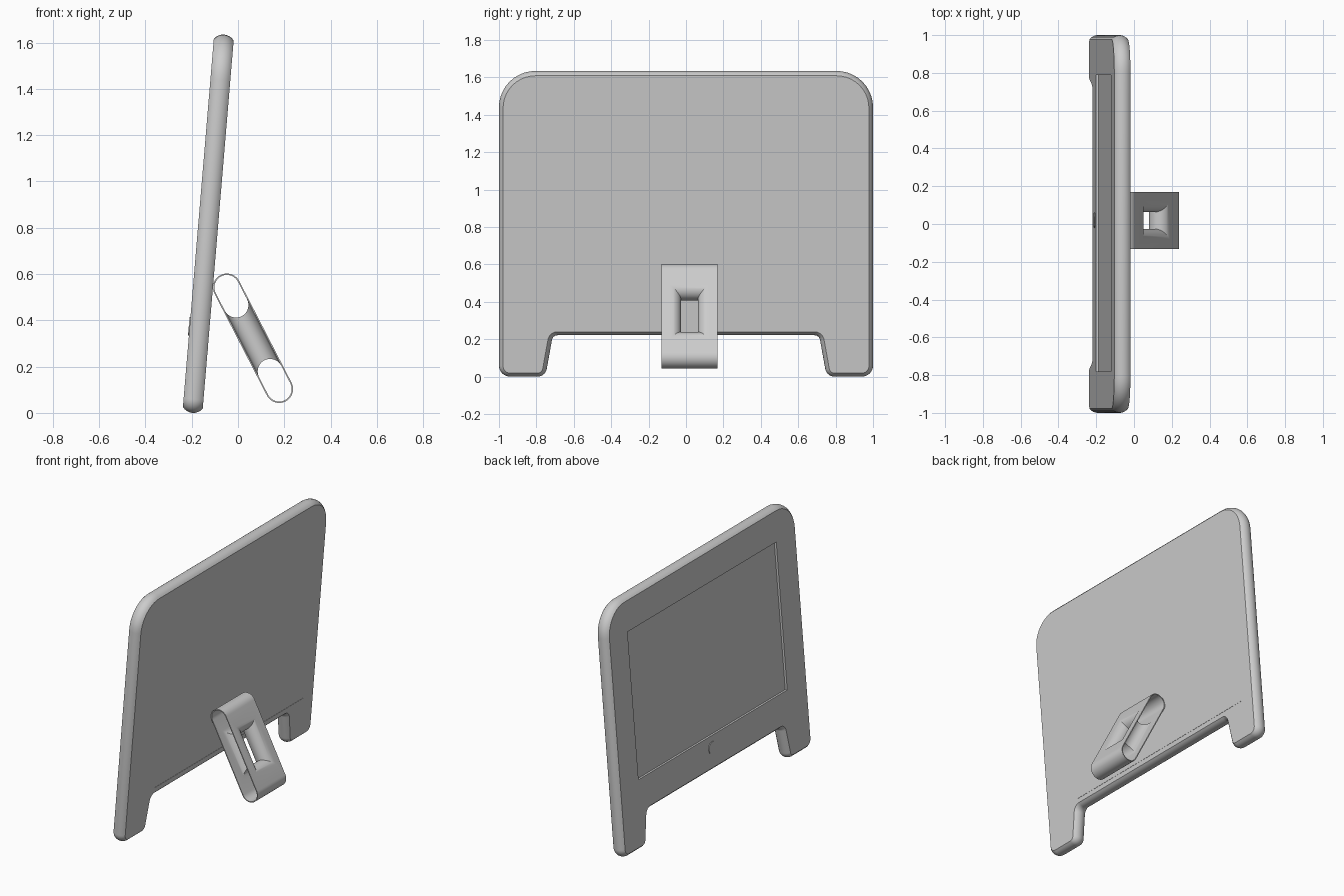
import bpy, bmesh, math
from mathutils import Matrix, Vector

cube = bpy.data.objects.get("Cube")
if cube:
    bpy.data.objects.remove(cube)

grey = bpy.data.materials.new("light_grey")
grey.use_nodes = True
grey.diffuse_color = (0.6, 0.6, 0.6, 1)
grey.node_tree.nodes["Principled BSDF"].inputs["Base Color"].default_value = (0.6, 0.6, 0.6, 1)

# Leaning frame shared by the panel and its details
LEAN = Matrix.Translation((-0.197, 0, 0)) @ Matrix.Rotation(math.radians(4.8), 4, 'Y')
HALF = 0.043


def finish(bm, name, matrix=None):
    bmesh.ops.remove_doubles(bm, verts=bm.verts, dist=1e-5)
    bmesh.ops.recalc_face_normals(bm, faces=bm.faces)
    mesh = bpy.data.meshes.new(name)
    bm.to_mesh(mesh)
    bm.free()
    mesh.materials.append(grey)
    ob = bpy.data.objects.new(name, mesh)
    bpy.context.collection.objects.link(ob)
    if matrix:
        ob.matrix_world = matrix
    return ob


def activate(ob):
    bpy.ops.object.select_all(action='DESELECT')
    ob.select_set(True)
    bpy.context.view_layer.objects.active = ob


def smooth(ob):
    activate(ob)
    bpy.ops.object.shade_smooth_by_angle(angle=math.radians(30))


def box(name, centre, size):
    bm = bmesh.new()
    bmesh.ops.create_cube(bm, size=1)
    bmesh.ops.scale(bm, vec=size, verts=bm.verts)
    bmesh.ops.translate(bm, vec=centre, verts=bm.verts)
    return finish(bm, name, LEAN)


def rounded(corners, steps=10):
    """Outline with a round fillet at each (y, z, radius) corner."""
    pts, n = [], len(corners)
    for i, (y, z, r) in enumerate(corners):
        p = Vector((y, z))
        a = (Vector(corners[i - 1][:2]) - p).normalized()
        b = (Vector(corners[(i + 1) % n][:2]) - p).normalized()
        half = a.angle(b) / 2
        centre = p + (a + b).normalized() * r / math.sin(half)
        start = p + a * r / math.tan(half) - centre
        end = p + b * r / math.tan(half) - centre
        sweep = start.angle_signed(end)
        for k in range(steps + 1):
            pts.append(centre + Matrix.Rotation(-sweep * k / steps, 2) @ start)
    return pts


def inset(pts, d):
    """Move a clockwise outline inwards by d."""
    out = []
    for i, p in enumerate(pts):
        t = (pts[(i + 1) % len(pts)] - pts[i - 1]).normalized()
        out.append(p + Vector((t.y, -t.x)) * d)
    return out


# Panel: rounded top corners, two feet and a bulged rim
side = [(1, 1.64, 0.195), (1, 0, 0.06), (0.752, 0, 0.05), (0.712, 0.222, 0.03)]
outline = rounded(side + [(-y, z, r) for y, z, r in reversed(side)])
bulge, steps = 0.022, 8
radius = (HALF ** 2 + bulge ** 2) / (2 * bulge)
limit = math.asin(HALF / radius)
bm = bmesh.new()
rings = []
for k in range(steps + 1):
    a = limit * (2 * k / steps - 1)
    loop = inset(outline, radius * (1 - math.cos(a)))
    rings.append([bm.verts.new((radius * math.sin(a), p.x, p.y)) for p in loop])
for lower, upper in zip(rings, rings[1:]):
    for i in range(len(lower)):
        bm.faces.new((lower[i - 1], lower[i], upper[i], upper[i - 1]))
bm.faces.new(rings[0])
bm.faces.new(rings[-1])
panel = finish(bm, "panel", LEAN)

# Recessed screen
cutter = box("screen_cutter", (-HALF, 0.005, 0.935), (0.03, 1.57, 0.97))
cutter.hide_render = True
cut = panel.modifiers.new("screen_recess", 'BOOLEAN')
cut.operation = 'DIFFERENCE'
cut.solver = 'EXACT'
cut.object = cutter
activate(panel)
bpy.ops.object.modifier_apply(modifier=cut.name)
bpy.data.objects.remove(cutter)
smooth(panel)

# Thin seam on the back
box("back_seam", (HALF, 0.085, 0.276), (0.003, 1.57, 0.004))

# Round button below the screen
bm = bmesh.new()
bmesh.ops.create_cone(bm, cap_ends=True, segments=32, radius1=0.04, radius2=0.04, depth=0.008)
bmesh.ops.transform(bm, verts=bm.verts,
                    matrix=Matrix.Translation((-HALF, 0.02, 0.372)) @ Matrix.Rotation(math.pi / 2, 4, 'Y'))
smooth(finish(bm, "button", LEAN))

# Stand: hollow flattened loop with a flared window through the middle
R, WIDE = 0.057, 0.15
top, bottom = Vector((-0.048, 0.0185, 0.542)), Vector((0.178, 0.0185, 0.103))
along = (bottom - top).normalized()
across = along.cross(Vector((0, 1, 0)))
L = (bottom - top).length
mid = (top + bottom) / 2
bm = bmesh.new()


def quad(*corners):
    bm.faces.new([bm.verts.new(mid + along * t + across * w + Vector((0, y, 0)))
                  for t, y, w in corners])


def rectangle(t, y, w):
    return [(-t, -y, w), (t, -y, w), (t, y, w), (-t, y, w)]


def bridge(a, b):
    for i in range(4):
        quad(a[i - 1], a[i], b[i], b[i - 1])


STEPS = 20
arc = [(R * math.cos(a), R * math.sin(a))
       for a in (math.pi * (k / STEPS - 0.5) for k in range(STEPS + 1))]
# Flat faces around the window
for w in (-R, R):
    bridge(rectangle(L / 2, WIDE, w), rectangle(0.105 + R, 0.047 + R, w))
# Round ends and flared window walls
for (c0, w0), (c1, w1) in zip(arc, arc[1:]):
    for s in (-1, 1):
        t0, t1 = s * (L / 2 + c0), s * (L / 2 + c1)
        quad((t0, -WIDE, w0), (t0, WIDE, w0), (t1, WIDE, w1), (t1, -WIDE, w1))
    bridge(rectangle(0.105 + R - c0, 0.047 + R - c0, w0),
           rectangle(0.105 + R - c1, 0.047 + R - c1, w1))
stand = finish(bm, "stand")
wall = stand.modifiers.new("wall", 'SOLIDIFY')
wall.thickness = 0.006
wall.offset = 0
activate(stand)
bpy.ops.object.modifier_apply(modifier=wall.name)
smooth(stand)
